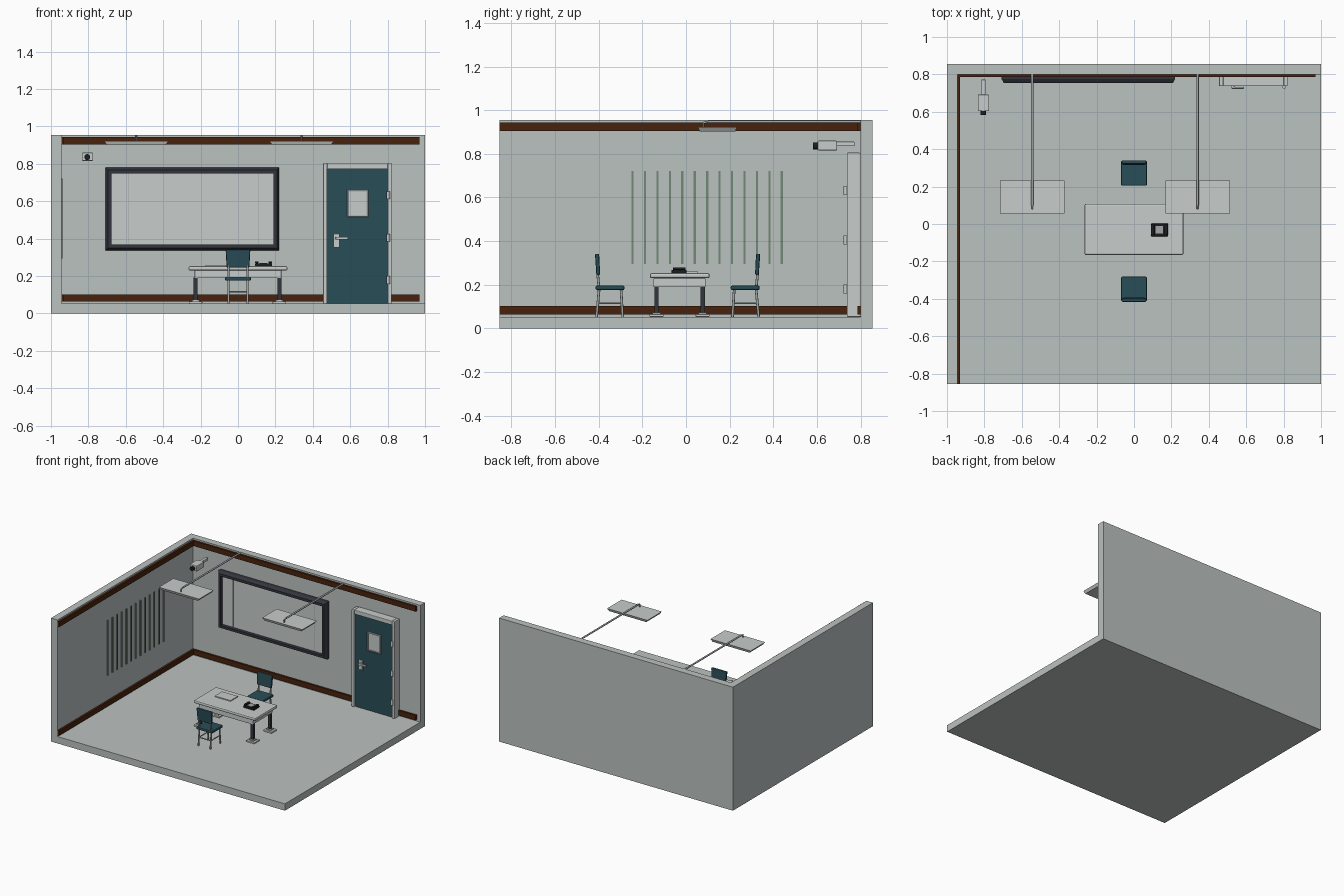
import bpy, bmesh, math
from mathutils import Vector

cube = bpy.data.objects.get("Cube")
if cube:
    bpy.data.objects.remove(cube, do_unlink=True)


def material(name, rgb):
    m = bpy.data.materials.new(name)
    m.use_nodes = True
    m.diffuse_color = (*rgb, 1)
    m.node_tree.nodes["Principled BSDF"].inputs["Base Color"].default_value = (*rgb, 1)
    return m


WALL = material("wall_grey", (0.50, 0.54, 0.53))
LIGHT = material("light_grey", (0.57, 0.61, 0.60))
METAL = material("metal_grey", (0.36, 0.39, 0.39))
TEAL = material("teal", (0.022, 0.075, 0.095))
BROWN = material("brown", (0.065, 0.016, 0.004))
DARK = material("charcoal", (0.032, 0.036, 0.046))
BLACK = material("black", (0.012, 0.013, 0.014))
GREEN = material("grey_green", (0.17, 0.25, 0.18))


def finish(name, bm, mat, bevel=0.0, segments=2):
    bmesh.ops.recalc_face_normals(bm, faces=bm.faces)
    mesh = bpy.data.meshes.new(name)
    bm.to_mesh(mesh)
    bm.free()
    mesh.materials.append(mat)
    ob = bpy.data.objects.new(name, mesh)
    bpy.context.collection.objects.link(ob)
    if bevel:
        mod = ob.modifiers.new("bevel", "BEVEL")
        mod.width, mod.segments = bevel, segments
    return ob


def box(name, x, y, z, mat, bevel=0.0, taper=None):
    """Box from (min, max) ranges; taper scales the bottom face."""
    bm = bmesh.new()
    bmesh.ops.create_cube(bm, size=1)
    for v in bm.verts:
        k = taper if taper and v.co.z < 0 else 1
        v.co = [(r[0] + r[1]) / 2 + c * (r[1] - r[0]) * s
                for r, c, s in zip((x, y, z), v.co, (k, k, 1))]
    return finish(name, bm, mat, bevel)


def rod(name, a, b, radius, mat, sides=12, radius2=None):
    a, b = Vector(a), Vector(b)
    bm = bmesh.new()
    bmesh.ops.create_cone(bm, cap_ends=True, segments=sides, radius1=radius,
                          radius2=radius if radius2 is None else radius2,
                          depth=(b - a).length)
    turn = (b - a).to_track_quat("Z", "Y")
    for v in bm.verts:
        v.co = turn @ v.co + (a + b) / 2
    for f in bm.faces:
        f.smooth = len(f.verts) == 4
    return finish(name, bm, mat)


def frame(name, x, z, wall_y, front_y, slope, width, mat):
    """Picture frame with sloped outer edges, open in the middle."""
    bm = bmesh.new()
    loops = []
    for inset, y in ((0, wall_y), (0, wall_y - 0.025), (slope, front_y),
                     (width, front_y), (width, wall_y)):
        x0, x1, z0, z1 = x[0] + inset, x[1] - inset, z[0] + inset, z[1] - inset
        loops.append([bm.verts.new(p) for p in
                      ((x0, y, z0), (x1, y, z0), (x1, y, z1), (x0, y, z1))])
    for a, b in zip(loops, loops[1:] + loops[:1]):
        for i in range(4):
            j = (i + 1) % 4
            bm.faces.new((a[i], a[j], b[j], b[i]))
    return finish(name, bm, mat)


# Room shell
box("floor", (-1, 1), (-0.855, 0.855), (0, 0.053), WALL)
box("left_wall", (-1, -0.945), (-0.855, 0.855), (0.053, 0.955), WALL)
box("back_wall", (-0.945, 1), (0.8, 0.855), (0.053, 0.955), WALL)
for label, z in (("lower", (0.064, 0.102)), ("upper", (0.904, 0.943))):
    box(label + "_back_trim", (-0.945, 0.97), (0.785, 0.8), z, BROWN)
    box(label + "_left_trim", (-0.945, -0.93), (-0.855, 0.785), z, BROWN)

# Slats on the side wall
for i in range(13):
    y = -0.245 + i * 0.057
    box("wall_slat", (-0.945, -0.939), (y - 0.005, y + 0.005), (0.295, 0.722), GREEN)

# Wall board
frame("board_frame", (-0.708, 0.22), (0.338, 0.78), 0.8, 0.754, 0.012, 0.031, DARK)
box("board_panel", (-0.68, 0.19), (0.78, 0.8), (0.365, 0.752), LIGHT)
for x in (-0.587, 0.108):
    box("board_line", (x - 0.002, x + 0.002), (0.777, 0.78), (0.369, 0.749), METAL)

# Door with frame, window, hinges and handle
box("door_frame_left", (0.80, 0.822), (0.737, 0.8), (0.053, 0.805), LIGHT, 0.004)
box("door_frame_right", (0.455, 0.477), (0.737, 0.8), (0.053, 0.805), LIGHT, 0.004)
box("door_frame_top", (0.477, 0.80), (0.737, 0.8), (0.772, 0.805), LIGHT, 0.004)
box("door", (0.477, 0.80), (0.752, 0.8), (0.053, 0.772), TEAL)
frame("window_frame", (0.584, 0.697), (0.515, 0.662), 0.77, 0.742, 0.003, 0.01, METAL)
box("window_pane", (0.59, 0.69), (0.748, 0.752), (0.52, 0.656), LIGHT)
for z in (0.18, 0.405, 0.632):
    rod("hinge", (0.803, 0.732, z - 0.021), (0.803, 0.732, z + 0.021), 0.01, LIGHT)
box("handle_plate", (0.51, 0.543), (0.742, 0.752), (0.352, 0.427), LIGHT, 0.003)
rod("handle_stem", (0.528, 0.75, 0.402), (0.528, 0.725, 0.402), 0.008, LIGHT)
box("handle_lever", (0.522, 0.588), (0.723, 0.733), (0.396, 0.41), LIGHT, 0.003)

# Security camera
box("camera_body", (-0.835, -0.775), (0.603, 0.692), (0.816, 0.86), LIGHT, 0.004)
rod("camera_lens", (-0.806, 0.604, 0.836), (-0.806, 0.583, 0.836), 0.016, BLACK, 16)
box("camera_arm", (-0.816, -0.794), (0.69, 0.772), (0.835, 0.856), LIGHT, 0.003)

# Ceiling lamps on long arms
for x in (-0.544, 0.34):
    box("lamp_panel", (x - 0.172, x + 0.172), (0.055, 0.233), (0.902, 0.922), LIGHT, taper=0.92)
    rod("lamp_arm", (x, 0.1, 0.947), (x, 0.8, 0.947), 0.0065, METAL)
    rod("lamp_hook", (x, 0.1, 0.947), (x, 0.08, 0.942), 0.005, METAL)
    rod("lamp_drop", (x, 0.08, 0.944), (x, 0.08, 0.92), 0.004, METAL)

# Table
box("table_top", (-0.264, 0.264), (-0.166, 0.108), (0.23, 0.253), LIGHT, 0.008)
box("table_apron", (-0.232, 0.232), (-0.15, 0.09), (0.19, 0.23), LIGHT, 0.003)
for x in (-0.227, 0.221):
    for y in (-0.135, 0.076):
        box("table_leg", (x - 0.011, x + 0.011), (y - 0.01, y + 0.01), (0.068, 0.192), DARK)
        box("table_foot", (x - 0.036, x + 0.036), (y - 0.032, y + 0.032), (0.053, 0.065), LIGHT, 0.003)
        box("table_foot_collar", (x - 0.02, x + 0.02), (y - 0.018, y + 0.018), (0.065, 0.073), LIGHT)

# Paper folder and desk telephone
box("folder", (-0.175, -0.04), (-0.034, 0.055), (0.253, 0.26), LIGHT)
box("telephone_base", (0.092, 0.182), (-0.066, 0.002), (0.253, 0.268), BLACK, 0.003)
box("telephone_pad", (0.115, 0.155), (-0.052, -0.012), (0.268, 0.271), METAL)
for x in (0.1, 0.172):
    box("telephone_rest", (x - 0.009, x + 0.009), (-0.06, -0.002), (0.268, 0.279), BLACK, 0.003)


def chair(label, centre, side):
    """Chair whose back is on the given side (-1 front, +1 rear)."""
    def span(a, b):
        return tuple(sorted((centre + side * a, centre + side * b)))

    def yy(a):
        return centre + side * a

    box(label + "_seat", (-0.069, 0.069), span(-0.066, 0.066), (0.176, 0.196), TEAL, 0.006)
    back = box(label + "_back", (-0.066, 0.066), span(0.047, 0.066), (0.245, 0.342), TEAL, 0.006, 0.92)
    for v in back.data.vertices:  # lean the backrest slightly
        v.co.y += side * (v.co.z - 0.29) * 0.06
    for x in (-0.051, 0.051):
        rod(label + "_front_leg", (x, yy(-0.058), 0.053), (x, yy(-0.05), 0.18), 0.006, METAL)
        rod(label + "_rear_leg", (x, yy(0.062), 0.053), (x, yy(0.05), 0.18), 0.006, METAL)
        rod(label + "_back_post", (x, yy(0.05), 0.18), (x, yy(0.058), 0.26), 0.006, METAL)
        rod(label + "_side_bar", (x, yy(-0.054), 0.115), (x, yy(0.056), 0.115), 0.004, METAL)
    rod(label + "_cross_bar", (-0.051, yy(0.056), 0.115), (0.051, yy(0.056), 0.115), 0.004, METAL)


chair("front_chair", -0.348, -1)
chair("rear_chair", 0.271, 1)
